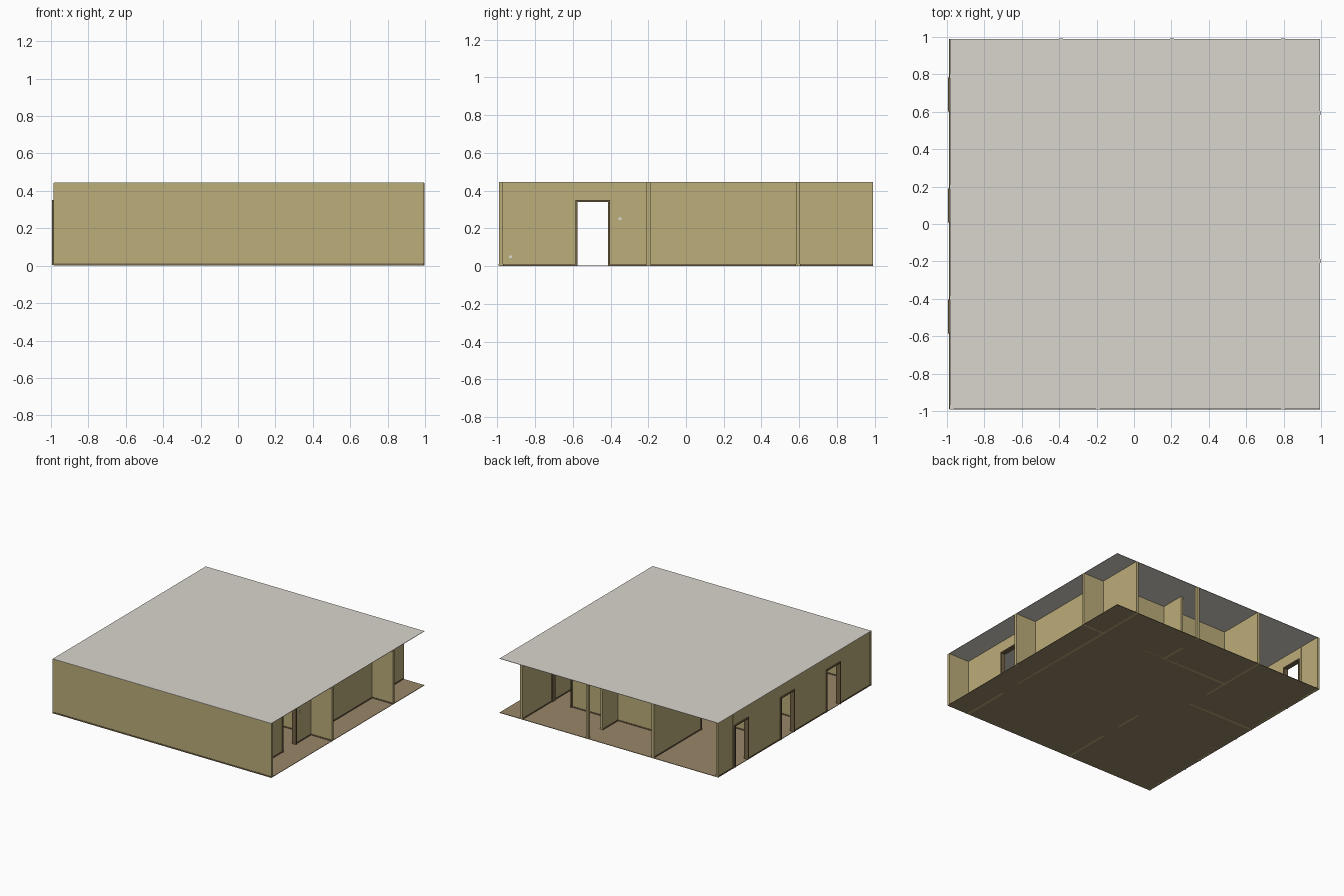
import bpy
import bmesh
from mathutils import Vector

if "Cube" in bpy.data.objects:
    bpy.data.objects.remove(bpy.data.objects["Cube"], do_unlink=True)

# Overall sizes
STEP = 0.198
H = 0.443
T = 0.01            # half wall thickness
FLOOR = 0.004
DOOR_H = 0.345
DOOR_HALF = 0.086
TRIM = 0.012


def gx(k):
    return min(max(-0.985 + STEP * k, -0.975), 0.985)


def gy(k):
    return min(max(-0.99 + STEP * k, -0.98), 0.98)


def material(name, rgb):
    mat = bpy.data.materials.new(name)
    mat.use_nodes = True
    linear = [(c / 255 / 12.92) if c < 11 else ((c / 255 + 0.055) / 1.055) ** 2.4 for c in rgb]
    colour = (*linear, 1)
    mat.diffuse_color = colour
    mat.node_tree.nodes["Principled BSDF"].inputs["Base Color"].default_value = colour
    return mat


WALL = material("tan wall", (188, 173, 122))
CEILING = material("pale grey ceiling", (218, 214, 206))
GROUND = material("brown floor", (152, 134, 104))
WOOD = material("dark wood trim", (118, 101, 72))
PLATE = material("white plate", (222, 220, 214))


def boxes(name, parts, mat):
    """One object from a list of (low corner, high corner) boxes."""
    bm = bmesh.new()
    for lo, hi in parts:
        lo, hi = Vector(lo), Vector(hi)
        cube = bmesh.ops.create_cube(bm, size=1)["verts"]
        for v in cube:
            v.co = Vector([(lo[i] + hi[i]) / 2 + v.co[i] * (hi[i] - lo[i]) for i in range(3)])
    mesh = bpy.data.meshes.new(name)
    bm.to_mesh(mesh)
    bm.free()
    mesh.materials.append(mat)
    obj = bpy.data.objects.new(name, mesh)
    bpy.context.collection.objects.link(obj)
    return obj


def wall(name, axis, line, start, end, doors=()):
    """Straight wall on the module grid; doors are module numbers."""
    along, across = (gx, gy) if axis == "x" else (gy, gx)
    c = across(line)

    def part(a0, a1, half, z0, z1):
        if axis == "x":
            return (a0, c - half, z0), (a1, c + half, z1)
        return (c - half, a0, z0), (c + half, a1, z1)

    # Solid stretches between the door openings
    a, last = along(start) - T, along(end) + T
    solid, trim, frame = [], [], []
    stops = [(along(d) + along(d + 1)) / 2 for d in doors]
    for m in stops:
        solid.append(part(a, m - DOOR_HALF, T, 0, H))
        solid.append(part(m - DOOR_HALF, m + DOOR_HALF, T, DOOR_H, H))
        trim.append(part(a, m - DOOR_HALF, T + 0.003, FLOOR, TRIM))
        # Door frame: two jambs and a head
        for s in (-1, 1):
            e = m + s * DOOR_HALF
            frame.append(part(e - 0.005, e + 0.005, T + 0.009, FLOOR, DOOR_H + 0.005))
        frame.append(part(m - DOOR_HALF, m + DOOR_HALF, T + 0.009, DOOR_H - 0.005, DOOR_H + 0.005))
        a = m + DOOR_HALF
    solid.append(part(a, last, T, 0, H))
    trim.append(part(a, last, T + 0.003, FLOOR, TRIM))
    boxes(name, solid, WALL)
    boxes(name + "_skirting", trim, WOOD)
    if frame:
        boxes(name + "_door_frames", frame, WOOD)


# Floor and ceiling slabs
boxes("floor", [((-0.985, -0.99, 0), (0.995, 0.99, FLOOR))], GROUND)
boxes("ceiling", [((-0.985, -0.99, H), (0.995, 0.99, H + 0.003))], CEILING)

# Outer walls
wall("front_wall", "x", 0, 0, 10)
wall("right_wall", "y", 0, 0, 10, (2, 5, 8))

# Inner walls
wall("left_room_wall", "y", 9, 0, 10, (2,))
wall("middle_room_wall", "y", 4, 0, 4, (2,))
wall("hall_wall", "x", 4, 0, 10)
wall("rear_room_wall", "x", 8, 3, 10, (8,))
wall("rear_side_wall", "y", 3, 6, 10, (6,))
wall("rear_cross_wall", "x", 6, 0, 3)
wall("rear_stub_wall", "y", 6, 8, 9)

# Posts where wall modules meet
P = T + 0.001
posts = [(gx(k), gy(0)) for k in (0, 4, 9)]
posts += [(gx(0), gy(k)) for k in (3, 6, 9)]
posts += [(gx(9), gy(k)) for k in (4, 8, 10)]
posts += [(gx(10), gy(4)), (gx(10), gy(8)), (gx(6), gy(10)), (gx(6), gy(9)), (gx(3), gy(10))]
boxes("posts", [((x - P, y - P, 0), (x + P, y + P, H)) for x, y in posts], WALL)

# Socket and switch plates
face = gx(9) + T
boxes("wall_plates", [((face, y - 0.007, z - 0.007), (face + 0.004, y + 0.007, z + 0.007))
                      for y, z in ((-0.93, 0.05), (-0.35, 0.25))], PLATE)
